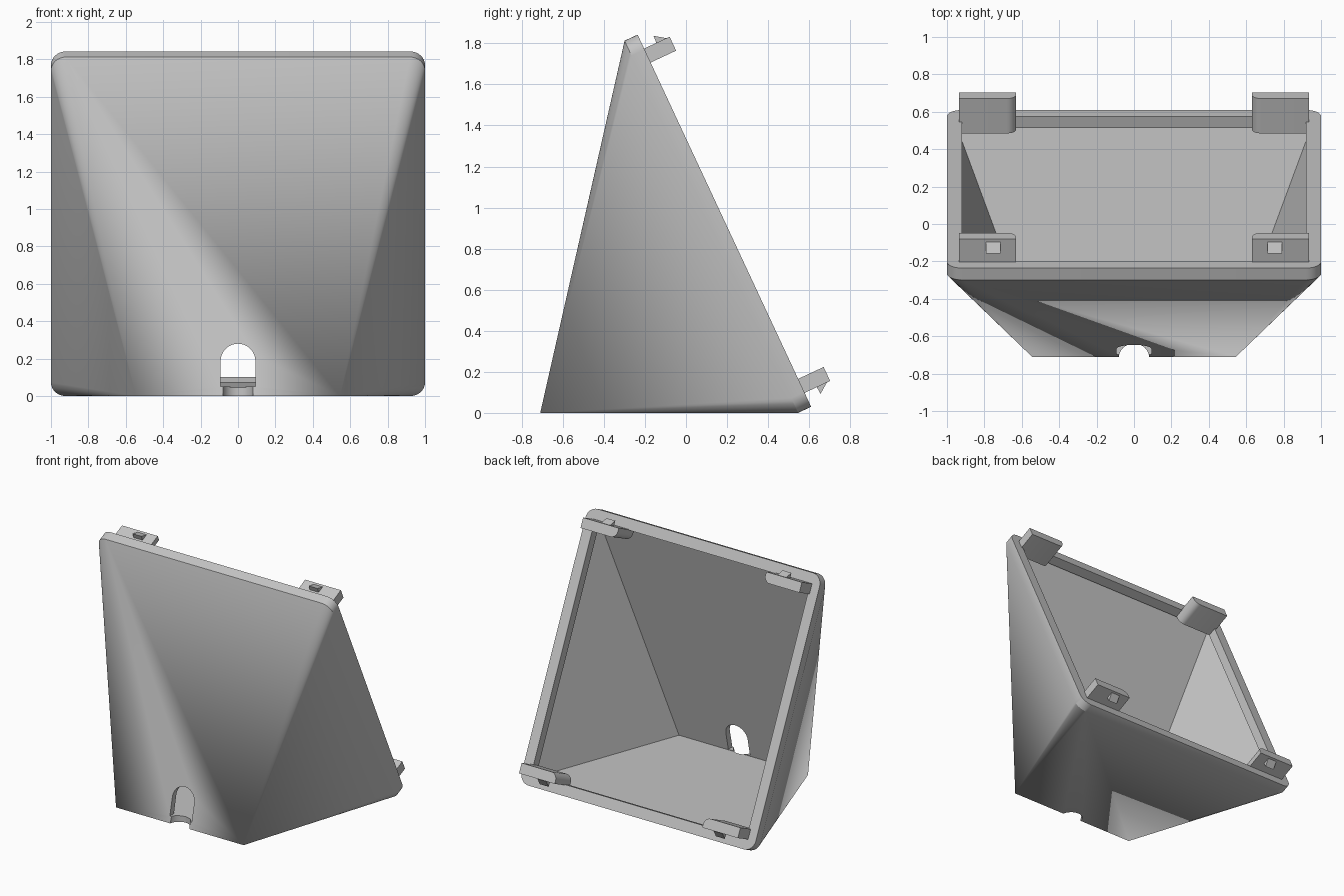
import bpy, bmesh
from math import sin, cos, pi, radians
from mathutils import Vector

default = bpy.data.objects.get("Cube")
if default:
    bpy.data.objects.remove(default, do_unlink=True)

TILT = radians(25)
RIM_DEPTH = 0.07
UP = Vector((0, -sin(TILT), cos(TILT)))      # up along the open face
OUT = Vector((0, cos(TILT), sin(TILT)))      # out of the open face
CENTRE = Vector((0, 0.187, 0.936))

grey = bpy.data.materials.new("plain_grey")
grey.use_nodes = True
grey.diffuse_color = (0.55, 0.55, 0.55, 1)
grey.node_tree.nodes["Principled BSDF"].inputs["Base Color"].default_value = (0.55, 0.55, 0.55, 1)


def tilted(u, v, w):
    """Point given in the frame of the tilted open face."""
    return CENTRE + Vector((u, 0, 0)) + UP * v + OUT * w


def solid(name, points):
    """Convex solid around the given points."""
    bm = bmesh.new()
    for p in points:
        bm.verts.new(p)
    bmesh.ops.convex_hull(bm, input=bm.verts)
    bmesh.ops.dissolve_limit(bm, angle_limit=radians(0.3), verts=bm.verts, edges=bm.edges)
    bmesh.ops.recalc_face_normals(bm, faces=bm.faces)
    mesh = bpy.data.meshes.new(name)
    bm.to_mesh(mesh)
    bm.free()
    mesh.materials.append(grey)
    obj = bpy.data.objects.new(name, mesh)
    bpy.context.collection.objects.link(obj)
    return obj


def arc(cx, cy, r, start, end, steps):
    return [(cx + r * cos(start + (end - start) * i / steps),
             cy + r * sin(start + (end - start) * i / steps)) for i in range(steps + 1)]


def square(half):
    return [(a * half, b * half) for a in (-1, 1) for b in (-1, 1)]


def plate(profile, w0, w1):
    return [tilted(u, v, w) for u, v in profile for w in (w0, w1)]


def activate(obj):
    bpy.ops.object.select_all(action='DESELECT')
    obj.select_set(True)
    bpy.context.view_layer.objects.active = obj


def cut(target, cutter):
    mod = target.modifiers.new("cut", 'BOOLEAN')
    mod.operation = 'DIFFERENCE'
    mod.solver = 'EXACT'
    mod.object = cutter
    activate(target)
    bpy.ops.object.modifier_apply(modifier=mod.name)
    bpy.data.objects.remove(cutter, do_unlink=True)


def smooth(obj):
    activate(obj)
    bpy.ops.object.shade_smooth_by_angle(angle=radians(25))


# Hood: rounded square rim tapering to a short edge at the lower front
rim = []
for k, (a, b) in enumerate(((1, 1), (-1, 1), (-1, -1), (1, -1))):
    rim += arc(a * 0.92, b * 0.92, 0.08, k * pi / 2, (k + 1) * pi / 2, 8)
hood = solid("hood_shell", plate(rim, -RIM_DEPTH, 0)
             + [(s * 0.545, -0.71, 0) for s in (-1, 1)])

# Hollow, slightly wider than the rim opening
cut(hood, solid("cavity", [tilted(u, v, -RIM_DEPTH) for u, v in square(0.95)]
                + [(s * 0.515, -0.65, 0.046) for s in (-1, 1)]))
cut(hood, solid("rim_opening", plate(square(0.92), -0.09, 0.05)))

# Arched cable hole in the front and round notch in the floor
arch = arc(0, 0.187, 0.093, 0, pi, 20) + [(-0.093, 0.05), (0.093, 0.05)]
cut(hood, solid("cable_hole", [(x, y, z) for x, z in arch for y in (-0.9, -0.5)]))
notch = arc(0, -0.72, 0.082, 0, 2 * pi, 32)[:-1]
cut(hood, solid("floor_notch", [(x, y, z) for x, y in notch for z in (-0.1, 0.06)]))
smooth(hood)

# Four corner clips, each with a wedge-shaped latch
clip = arc(0.68, 0.9, 0.05, pi, 1.5 * pi, 8) + [(0.935, 0.85), (0.935, 0.925), (0.63, 0.925)]
wedge = [(0.92, 0.065), (0.962, 0.068), (0.925, 0.12), (0.92, 0.12)]
for b, level in ((1, "upper"), (-1, "lower")):
    for a, side in ((1, "left"), (-1, "right")):
        part = solid(f"{level}_{side}_clip",
                     plate([(a * u, b * v) for u, v in clip], -0.068, 0.137))
        smooth(part)
        solid(f"{level}_{side}_latch",
              [tilted(a * u, b * v, w) for v, w in wedge for u in (0.715, 0.79)])
